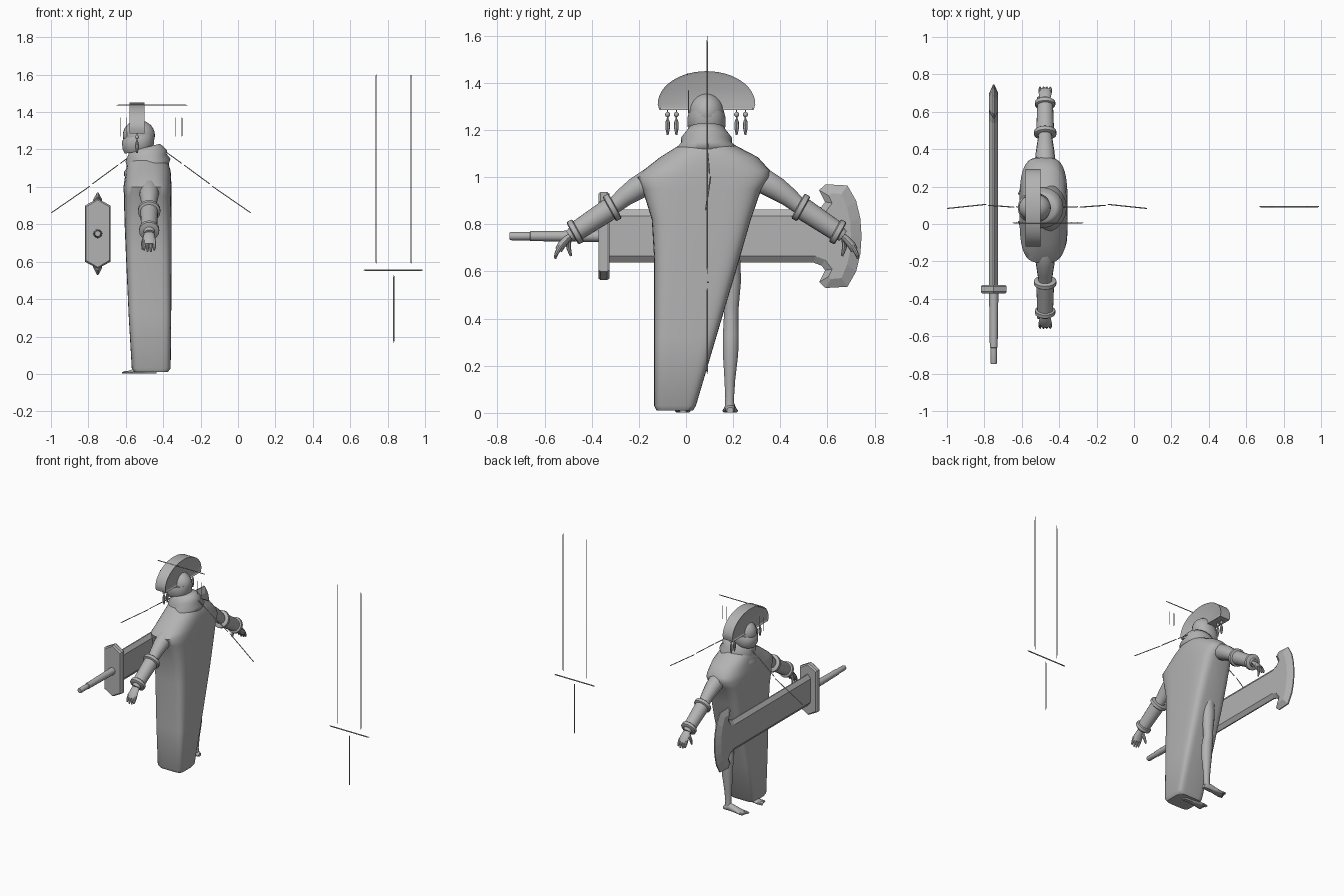
import bpy, bmesh, math
from mathutils import Vector

if "Cube" in bpy.data.objects:
    bpy.data.objects.remove(bpy.data.objects["Cube"])

grey = bpy.data.materials.new("plain grey")
grey.diffuse_color = (0.45, 0.45, 0.45, 1)
grey.use_nodes = True
grey.node_tree.nodes["Principled BSDF"].inputs["Base Color"].default_value = grey.diffuse_color
CY = 0.087          # the figure's own mirror plane
BX = -0.475         # depth of the arms and legs


def finish(name, bm, smooth=40):
    bmesh.ops.recalc_face_normals(bm, faces=bm.faces)
    me = bpy.data.meshes.new(name)
    bm.to_mesh(me)
    bm.free()
    ob = bpy.data.objects.new(name, me)
    bpy.context.collection.objects.link(ob)
    me.materials.append(grey)
    if smooth:
        bpy.ops.object.select_all(action='DESELECT')
        ob.select_set(True)
        bpy.context.view_layer.objects.active = ob
        bpy.ops.object.shade_smooth_by_angle(angle=math.radians(smooth))
    return ob


def loft(name, rings, smooth=40):
    """Skin a list of equal-length point rings and close both ends."""
    bm = bmesh.new()
    rows = [[bm.verts.new(p) for p in r] for r in rings]
    n = len(rows[0])
    for a, b in zip(rows, rows[1:]):
        for i in range(n):
            bm.faces.new((a[i], a[(i + 1) % n], b[(i + 1) % n], b[i]))
    bm.faces.new(rows[0])
    bm.faces.new(rows[-1])
    return finish(name, bm, smooth)


def tube(name, pts, radii, sides=14, flat=1.0, smooth=40):
    """Round limb along a path; flat scales its thickness away from x."""
    pts = [Vector(p) for p in pts]
    rings = []
    for i, p in enumerate(pts):
        d = (pts[min(i + 1, len(pts) - 1)] - pts[max(i - 1, 0)]).normalized()
        u = Vector((1, 0, 0)) if abs(d.x) < 0.8 else Vector((0, 1, 0))
        u = (u - d * u.dot(d)).normalized()
        v = d.cross(u)
        rings.append([p + radii[i] * (u * math.cos(t) + v * flat * math.sin(t))
                      for t in (2 * math.pi * k / sides for k in range(sides))])
    return loft(name, rings, smooth)


def slab(x0, x1, y0, y1, z, power, tilt=0, n=40):
    """Rounded rectangle at height z, higher towards the back by tilt."""
    ring = []
    for k in range(n):
        t = 2 * math.pi * k / n
        c, s = math.cos(t), math.sin(t)
        c = math.copysign(abs(c) ** power, c)
        s = math.copysign(abs(s) ** power, s)
        ring.append(((x0 + x1) / 2 + (x1 - x0) / 2 * c,
                     (y0 + y1) / 2 + (y1 - y0) / 2 * s, z + tilt * c))
    return ring


def ellipsoid(name, c, r, u=24, v=14):
    bm = bmesh.new()
    bmesh.ops.create_uvsphere(bm, u_segments=u, v_segments=v, radius=1)
    for p in bm.verts:
        p.co = Vector([c[i] + r[i] * p.co[i] for i in range(3)])
    return finish(name, bm, 60)


# Cloak: tapering slab with a slanted open side, widening into the shoulders
cloak = [(-.555, -.375, -.125, .03, .01, .35), (-.568, -.36, -.135, .042, .03, .35),
         (-.585, -.357, -.135, .128, .32, .35), (-.6, -.355, -.135, .226, .65, .38),
         (-.607, -.355, -.145, .275, .82, .42), (-.61, -.355, -.185, .32, .95, .5),
         (-.612, -.355, -.208, .357, 1.0, .6), (-.608, -.357, -.18, .355, 1.03, .7),
         (-.6, -.36, -.11, .305, 1.085, .8), (-.59, -.375, -.03, .21, 1.135, .9),
         (-.575, -.4, .01, .17, 1.165, 1)]
loft("cloak", [slab(*c) for c in cloak], 50)

# Scarf: tilted rolled folds around the neck
folds = [(-.49, .118, .13, 1.085, .03), (-.485, .124, .132, 1.115, .035),
         (-.487, .105, .108, 1.142, .035), (-.49, .112, .108, 1.165, .03),
         (-.495, .092, .085, 1.195, .025), (-.5, .082, .075, 1.21, .02)]
loft("scarf", [slab(x - a, x + a, CY - b, CY + b, z, 1, t)
               for x, a, b, z, t in folds], 60)

# Head with helmet and jaw guard
ellipsoid("head", (-.53, CY, 1.275), (.086, .074, .082))
jaw = [(-.605, -.46, .065, 1.19), (-.618, -.45, .08, 1.215),
       (-.62, -.447, .08, 1.255), (-.61, -.45, .076, 1.272)]
loft("jaw_guard", [slab(a, b, CY - w, CY + w, z, .9, .012) for a, b, w, z in jaw])

# Half-moon crest with recessed faces
bm = bmesh.new()
arc = [(CY + .207 * math.cos(t), 1.31 + .14 * math.sin(t))
       for t in (math.pi * k / 24 for k in range(25))]
outline = [(CY + .2, 1.285)] + arc + [(CY - .2, 1.285)]
cap = bm.faces.new([bm.verts.new((-.58, y, z)) for y, z in outline])
ext = bmesh.ops.extrude_face_region(bm, geom=[cap], use_keep_orig=True)
bmesh.ops.translate(bm, vec=(.08, 0, 0),
                    verts=[e for e in ext["geom"] if isinstance(e, bmesh.types.BMVert)])
bmesh.ops.recalc_face_normals(bm, faces=bm.faces)
bmesh.ops.inset_individual(bm, faces=[f for f in bm.faces if len(f.verts) > 4],
                           thickness=.011, depth=-.006)
finish("crest", bm, 30)

# Hanging tassels: bead and drop
for s in (-1, 1):
    for d in (.128, .165):
        y = CY + s * d
        ellipsoid("tassel_bead", (-.54, y, 1.266), (.011, .011, .011), 10, 8)
        tube("tassel_drop", [(-.54, y, z) for z in (1.29, 1.25, 1.235, 1.21, 1.18)],
             [.002, .003, .009, .01, .004], 8)

# Arms, cuffs, hands and legs, mirrored across the figure
for s in (-1, 1):
    def P(d, z, x=BX):
        return (x, CY + s * d, z)
    tube("arm", [P(.17, 1.02), P(.24, .985), P(.30, .95), P(.35, .915), P(.40, .872),
                 P(.557, .768), P(.58, .75)],
         [.04, .055, .05, .042, .034, .034, .026])
    tube("cuff", [P(.40, .872), P(.557, .768)], [.048, .042], 20)
    for d, z, r in ((.40, .872, .06), (.557, .768, .054)):
        a, b = .0105 / .83, .0105 * .55 / .83
        tube("cuff_ring", [P(d - a, z + b), P(d - a * .7, z + b * .7),
                           P(d + a * .7, z - b * .7), P(d + a, z - b)],
             [r - .006, r, r, r - .006], 20)
    tube("palm", [P(.565, .762), P(.59, .74), P(.615, .712), P(.628, .69)],
         [.022, .03, .035, .032], 12, .5)
    for k in range(4):
        x = BX - .027 + .018 * k
        tip = .65 + .008 * abs(k - 1.5)
        tube("finger", [P(.618, .71, x), P(.635, .68, x), P(.643, tip, x)],
             [.01, .009, .005], 8)
    tube("thumb", [P(.585, .74, BX - .015), P(.585, .70, BX - .035),
                   P(.575, .665, BX - .035)], [.012, .01, .005], 8)
    # Leg from hip to ankle
    tube("leg", [P(.075, .8), P(.1, .68), P(.108, .56), P(.105, .45), P(.104, .40, -.478),
                 P(.103, .33, -.468), P(.102, .25, -.465), P(.099, .14, -.468),
                 P(.098, .06, -.47), P(.098, .02, -.47)],
         [.05, .048, .044, .036, .035, .038, .037, .026, .021, .024], 14, .9)
    # Foot with toes
    foot = [(-.437, .014, .022), (-.455, .02, .034), (-.49, .022, .046),
            (-.53, .026, .034), (-.57, .032, .02), (-.59, .032, .014)]
    loft("foot", [[(x, CY + s * .1 + w * math.cos(t), max(.001, h / 2 + h * .6 * math.sin(t)))
                   for t in (2 * math.pi * k / 14 for k in range(14))]
                  for x, w, h in foot])
    for k in range(5):
        d = .076 + .0125 * k
        tube("toe", [P(d, .009, -.58), P(d, .008, -.605), P(d, .006, -.62 + .005 * k)],
             [.008, .007, .004], 8)

# Great sword: bevelled blade ending in an axe-shaped head
SX, SZ = -.75, .75
edge = [(-.33, .112), (.54, .112), (.575, .125), (.59, .145), (.565, .195), (.592, .22),
        (.685, .215), (.722, .15), (.74, .075), (.745, 0)]
flatp = [(-.33, .085), (.55, .085), (.59, .1), (.62, .14), (.605, .172), (.615, .182),
         (.66, .178), (.684, .12), (.697, .06), (.7, 0)]


def blade_ring(half, x):
    full = half + [(y, -h) for y, h in reversed(half[:-1])]
    return [(x, y, SZ + h) for y, h in full]


loft("sword_blade", [blade_ring(flatp, SX - .024), blade_ring(edge, SX - .004),
                     blade_ring(edge, SX + .004), blade_ring(flatp, SX + .024)], 0)

# Guard: elongated hexagon plate with bevelled rims
guard = []
for y, k in ((-.372, .9), (-.362, 1), (-.335, 1), (-.325, .9)):
    guard.append([(SX + .069 * k * a, y, SZ + b - math.copysign(.007 * (1 - k) * 10, b))
                  for a, b in ((-1, -.15), (0, -.187), (1, -.15), (1, .15), (0, .187), (-1, .15))])
loft("sword_guard", guard, 0)
tube("sword_grip", [(SX, y, SZ) for y in (-.36, -.655, -.66, -.662, -.74, -.748)],
     [.025, .021, .021, .018, .018, .015], 12)

# Thin floating rods beside the figure
def rod(a, b, r=.003):
    a, b = Vector(a), Vector(b)
    tube("thin_rod", [a, a.lerp(b, .03), a.lerp(b, .97), b], [r * .4, r, r, r * .4], 6)


for x in (.738, .925):
    rod((x, .09, .59), (x, .09, 1.6))
rod((.67, .093, .555), (.99, .093, .555), .004)
rod((.833, .09, .165), (.833, .09, .53))
for s in (-1, 1):
    def Q(d, y, z):
        return (-.465 + s * d, y, z)
    rod(Q(.075, .09, 1.19), Q(.165, .092, 1.125))
    rod(Q(.175, .09, 1.118), Q(.315, .1, 1.015))
    rod(Q(.325, .105, 1.005), Q(.535, .083, .86))
    for d in (.13, .165):
        rod((-.465 + s * d, .01, 1.27), (-.465 + s * d, .01, 1.37), .002)
rod((-.65, .006, 1.437), (-.27, .006, 1.437))
